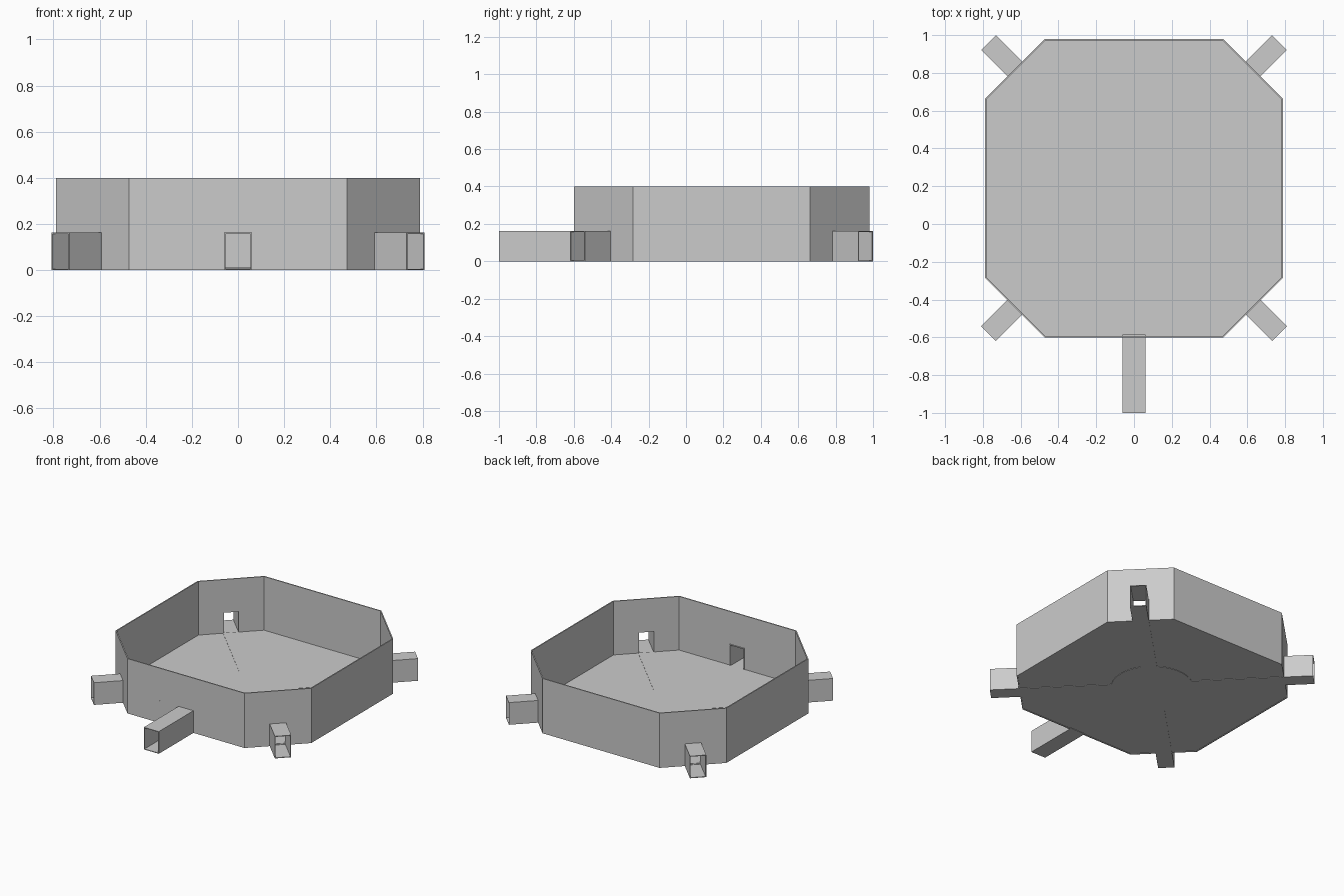
import bpy, bmesh, math
from mathutils import Matrix, Vector

cube = bpy.data.objects.get("Cube")
if cube:
    bpy.data.objects.remove(cube, do_unlink=True)

CENTRE = Vector((0, 0.19, 0))
HALF, CORNER, HEIGHT = 0.79, 0.473, 0.4
WALL, SKIN, FLOOR = 0.008, 0.005, 0.008
TUNNEL_H = 0.162
CHAMFER = (HALF + CORNER) / math.sqrt(2)

grey = bpy.data.materials.new("plain grey")
grey.use_nodes = True
grey.diffuse_color = (0.6, 0.6, 0.6, 1)
grey.node_tree.nodes["Principled BSDF"].inputs["Base Color"].default_value = (0.6, 0.6, 0.6, 1)


def finish(name, bm, angle=0):
    """Turn the mesh about the tray centre and add it to the scene."""
    bmesh.ops.recalc_face_normals(bm, faces=bm.faces[:])
    bm.transform(Matrix.Translation(CENTRE) @ Matrix.Rotation(angle, 4, "Z"))
    mesh = bpy.data.meshes.new(name)
    bm.to_mesh(mesh)
    bm.free()
    mesh.materials.append(grey)
    obj = bpy.data.objects.new(name, mesh)
    bpy.context.collection.objects.link(obj)
    return obj


def prism(bm, outline, z0, z1):
    """Upright solid over a flat outline."""
    low = [bm.verts.new((p[0], p[1], z0)) for p in outline]
    high = [bm.verts.new((p[0], p[1], z1)) for p in outline]
    bm.faces.new(low[::-1])
    bm.faces.new(high)
    n = len(outline)
    for i in range(n):
        j = (i + 1) % n
        bm.faces.new((low[i], low[j], high[j], high[i]))


def wall(name, angle, dist, half_len, gap):
    """Wall facing +x before turning, mitred at both ends, with an optional doorway."""
    cut = WALL * math.tan(math.radians(22.5))
    inner = dist - WALL
    bm = bmesh.new()
    if gap:
        for s in (1, -1):
            prism(bm, [(dist, s * gap), (dist, s * half_len),
                       (inner, s * (half_len - cut)), (inner, s * gap)], 0, TUNNEL_H)
    prism(bm, [(dist, -half_len), (dist, half_len),
               (inner, half_len - cut), (inner, cut - half_len)],
          TUNNEL_H if gap else 0, HEIGHT)
    finish(name, bm, angle)


def tunnel(name, angle, start, end, half_w):
    """Rectangular tube, open at both ends, running along +x before turning."""
    bm = bmesh.new()
    rings = []
    for x in (start, end):
        for inset in (0, SKIN):
            w, lo, hi = half_w - inset, inset, TUNNEL_H - inset
            rings.append([bm.verts.new((x, y, z)) for y, z in
                          ((-w, lo), (w, lo), (w, hi), (-w, hi))])
    out0, in0, out1, in1 = rings
    for a, b in ((out0, out1), (in0, in1), (out0, in0), (out1, in1)):
        for i in range(4):
            j = (i + 1) % 4
            bm.faces.new((a[i], a[j], b[j], b[i]))
    finish(name, bm, angle)


# Floor plate with chamfered corners
bm = bmesh.new()
outline = []
for k in range(4):
    turn = Matrix.Rotation(k * math.pi / 2, 3, "Z")
    outline += [turn @ Vector((HALF, -CORNER, 0)), turn @ Vector((HALF, CORNER, 0))]
prism(bm, outline, 0.003, FLOOR)
finish("floor", bm)

# Round centre plate
bm = bmesh.new()
bmesh.ops.create_cone(bm, cap_ends=True, segments=64, radius1=0.275, radius2=0.275,
                      depth=0.011, matrix=Matrix.Translation((0, 0, 0.0055)))
finish("centre_plate", bm)

# Straight walls, the front one with a doorway
front = -math.pi / 2
for name, angle in (("left", 0), ("back", math.pi / 2), ("right", math.pi), ("front", front)):
    wall(name + "_wall", angle, HALF, CORNER, 0.06 if name == "front" else 0)
tunnel("front_tunnel", front, HALF - 0.015, 1.19, 0.06)

# Corner walls, each with a tunnel and a strip leading to the centre
corner_half = (HALF - CORNER) / math.sqrt(2)
for k, name in enumerate(("back_left", "back_right", "front_right", "front_left")):
    angle = math.pi / 4 + k * math.pi / 2
    wall(name + "_corner_wall", angle, CHAMFER, corner_half, 0.055)
    tunnel(name + "_tunnel", angle, CHAMFER - WALL, 1.089, 0.055)
    bm = bmesh.new()
    prism(bm, [(0.27, -0.055), (CHAMFER - WALL, -0.055),
               (CHAMFER - WALL, 0.055), (0.27, 0.055)], 0, 0.01)
    finish(name + "_strip", bm, angle)
